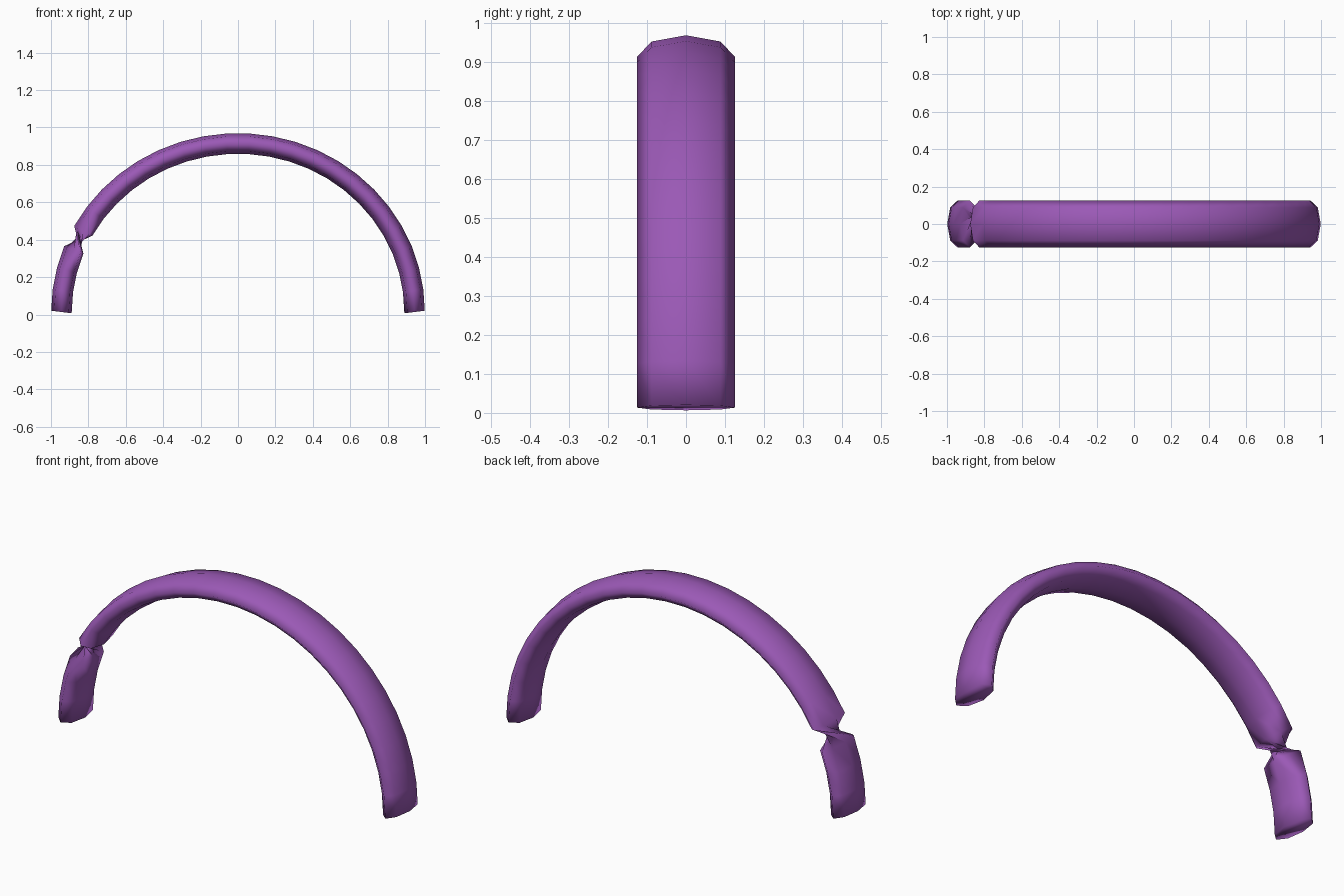
import bpy, bmesh, math
from mathutils import Vector

if "Cube" in bpy.data.objects:
    bpy.data.objects.remove(bpy.data.objects["Cube"])

SEGMENTS = 25      # steps along the arch
SIDES = 8          # sides of the oval section
TWIST_AFTER = 3    # step in which the band makes a half turn
HALF_W, HALF_T = 0.125, 0.055

purple = bpy.data.materials.new("purple")
purple.diffuse_color = (0.328, 0.100, 0.468, 1)
purple.use_nodes = True
purple.node_tree.nodes["Principled BSDF"].inputs["Base Color"].default_value = purple.diffuse_color


def spine(i):
    """Centre and outward direction of ring i, left foot to right foot."""
    a = math.pi * (1 - i / SEGMENTS)
    centre = Vector((0.944 * math.cos(a), 0, 0.0135 + 0.901 * math.sin(a)))
    # feet lean inwards slightly, as half a step
    lean = math.pi / SEGMENTS
    b = min(max(a, lean), math.pi - lean)
    return centre, Vector((math.cos(b), 0, math.sin(b)))


# arch band: oval rings swept along the spine
bm = bmesh.new()
rings = []
for i in range(SEGMENTS + 1):
    centre, out = spine(i)
    ring = []
    for k in range(SIDES):
        t = 2 * math.pi * k / SIDES
        side = Vector((0, HALF_W * math.sin(t), 0))
        ring.append(bm.verts.new(centre + out * HALF_T * math.cos(t) + side))
    rings.append(ring)

# skin; the half turn makes the pinched twist
shift = 0
for i in range(SEGMENTS):
    a, b = rings[i], rings[i + 1]
    old = shift
    if i == TWIST_AFTER:
        shift = SIDES // 2
    for k in range(SIDES):
        m = (k + 1) % SIDES
        bm.faces.new((a[(k + old) % SIDES], a[(m + old) % SIDES],
                      b[(m + shift) % SIDES], b[(k + shift) % SIDES]))

# foot caps
bm.faces.new(rings[0][::-1])
bm.faces.new(rings[-1])
for f in bm.faces:
    f.smooth = True
bmesh.ops.recalc_face_normals(bm, faces=bm.faces[:])

mesh = bpy.data.meshes.new("twisted_arch_band")
bm.to_mesh(mesh)
bm.free()
mesh.materials.append(purple)
bpy.context.collection.objects.link(bpy.data.objects.new("twisted_arch_band", mesh))
